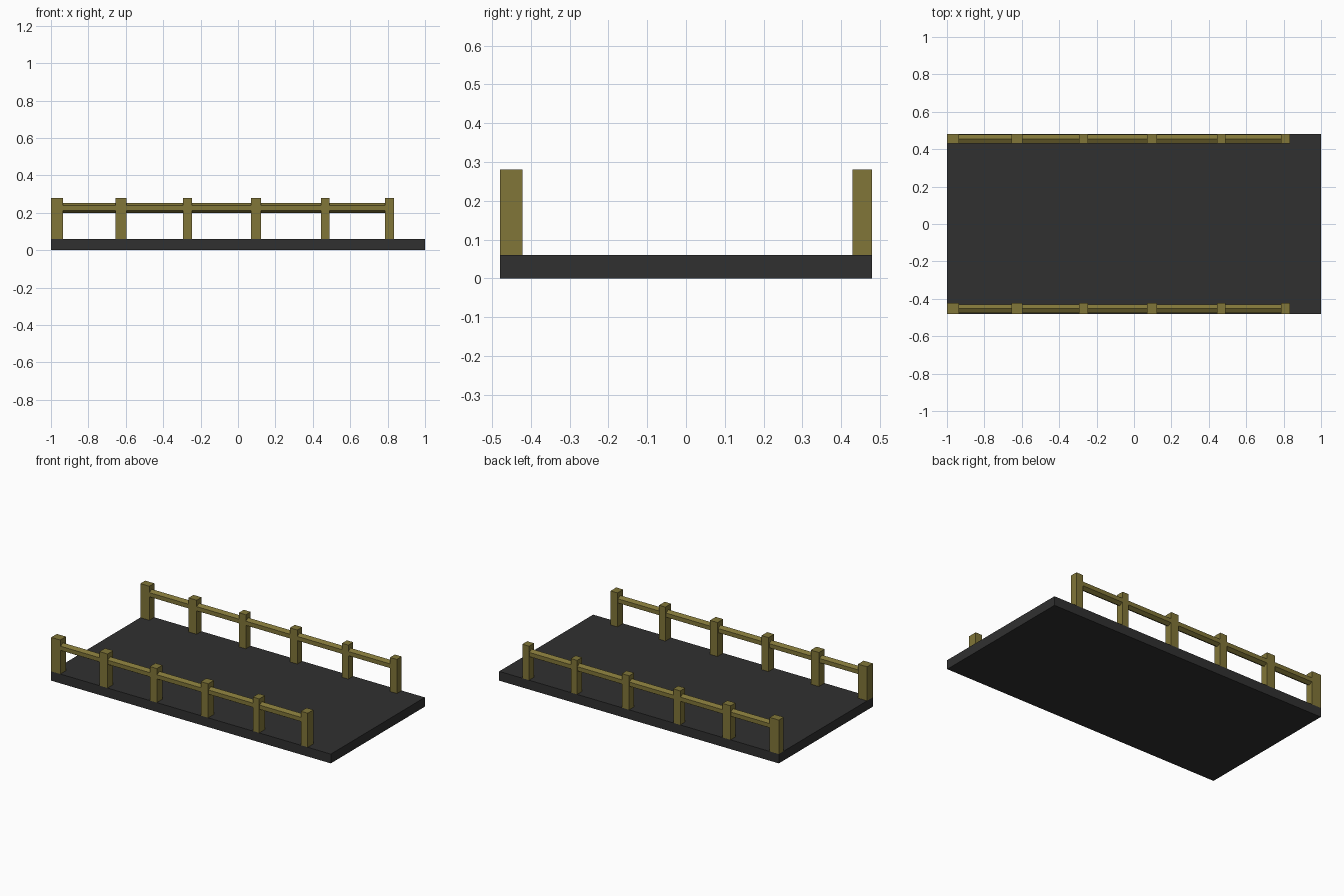
import bpy, math

if "Cube" in bpy.data.objects:
    bpy.data.objects.remove(bpy.data.objects["Cube"])


def paint(name, rgb):
    m = bpy.data.materials.new(name)
    m.diffuse_color = (*rgb, 1)
    m.use_nodes = True
    m.node_tree.nodes["Principled BSDF"].inputs["Base Color"].default_value = m.diffuse_color
    return m


wood = paint("wood", (0.22, 0.18, 0.04))
dark = paint("dark_deck", (0.03, 0.03, 0.03))


def box(name, x0, x1, y0, y1, z0, z1, mat):
    bpy.ops.mesh.primitive_cube_add(size=1, location=((x0 + x1) / 2, (y0 + y1) / 2, (z0 + z1) / 2))
    o = bpy.context.object
    o.name = name
    o.scale = (x1 - x0, y1 - y0, z1 - z0)
    bpy.ops.object.transform_apply(location=False, rotation=False)
    o.data.materials.append(mat)


def rail(name, x0, x1, y, z, r):
    # six-sided beam with a ridge along the top
    bpy.ops.mesh.primitive_cylinder_add(vertices=6, radius=r, depth=x1 - x0,
                                        location=((x0 + x1) / 2, y, z),
                                        rotation=(0, math.pi / 2, 0))
    o = bpy.context.object
    o.name = name
    # flat sides vertical, ridges at top and bottom
    if max(v.co.x for v in o.data.vertices) < r * 0.95:
        for v in o.data.vertices:
            v.co.x, v.co.y = v.co.y, v.co.x
        o.data.flip_normals()
    o.data.materials.append(wood)


# Deck slab
box("deck", -1, 1, -0.48, 0.48, 0, 0.06, dark)

# Fence posts along both long edges
spans = [(-1, -0.935), (-0.655, -0.597), (-0.295, -0.245),
         (0.07, 0.123), (0.443, 0.488), (0.786, 0.835)]
for i, (x0, x1) in enumerate(spans, 1):
    box(f"front_post_{i}", x0, x1, -0.48, -0.422, 0.06, 0.28, wood)
    box(f"back_post_{i}", x0, x1, 0.43, 0.48, 0.06, 0.28, wood)

# Rails running through the posts
rail("front_rail", -0.96, 0.81, -0.453, 0.225, 0.027)
rail("back_rail", -0.96, 0.81, 0.454, 0.225, 0.027)
